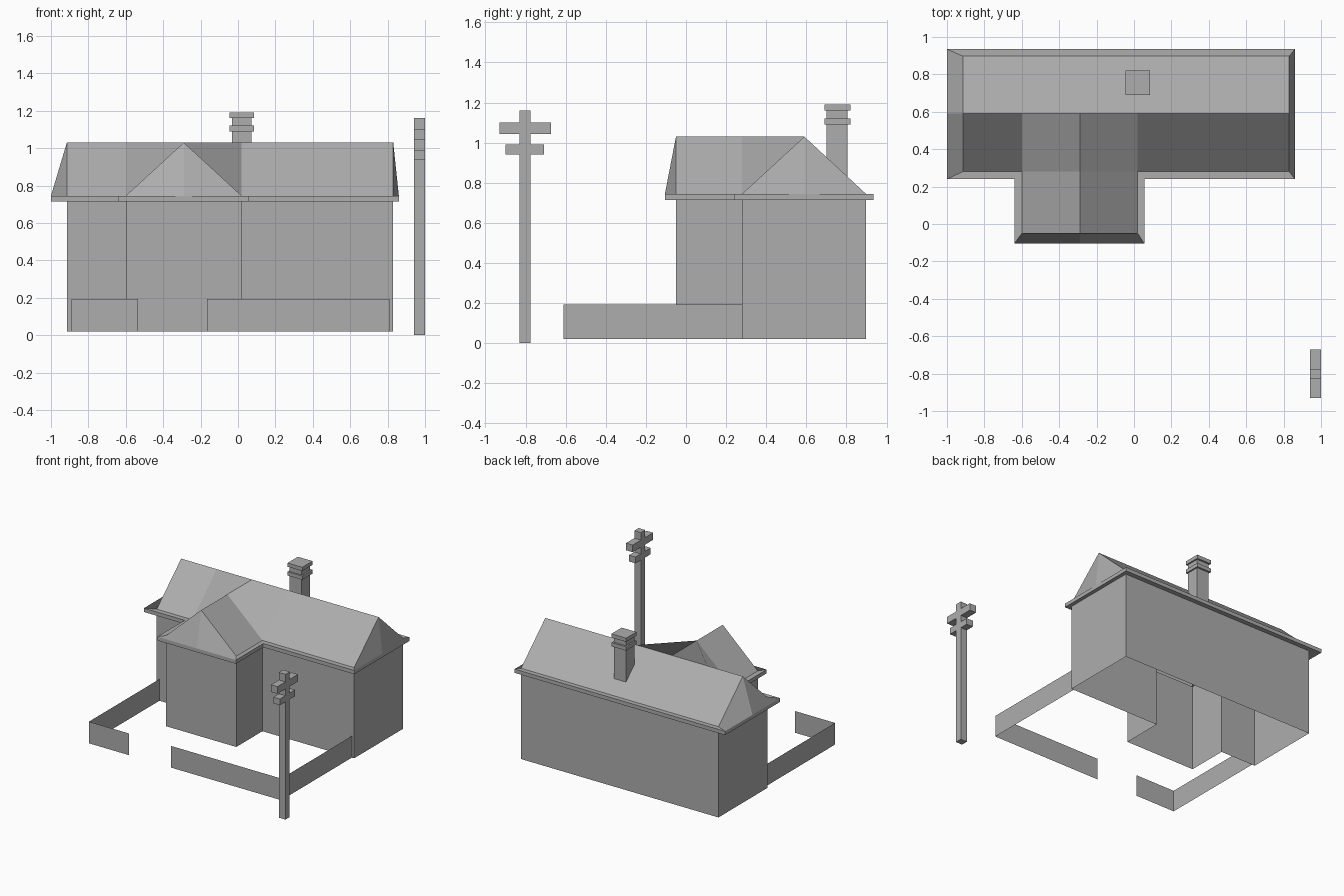
import bpy
import bmesh

cube = bpy.data.objects.get("Cube")
if cube:
    bpy.data.objects.remove(cube, do_unlink=True)

GREY = (0.42, 0.42, 0.42, 1.0)
grey = bpy.data.materials.new("plain grey")
grey.use_nodes = True
grey.diffuse_color = GREY
grey.node_tree.nodes["Principled BSDF"].inputs["Base Color"].default_value = GREY


def finish(name, bm, fix_normals=True):
    """Turn a bmesh into a named flat-shaded object."""
    if fix_normals:
        bmesh.ops.recalc_face_normals(bm, faces=bm.faces)
    mesh = bpy.data.meshes.new(name)
    bm.to_mesh(mesh)
    bm.free()
    mesh.materials.append(grey)
    obj = bpy.data.objects.new(name, mesh)
    bpy.context.collection.objects.link(obj)
    return obj


def box(name, x, y, z):
    """Box from its (low, high) range on each axis."""
    bm = bmesh.new()
    bmesh.ops.create_cube(bm, size=1)
    for v in bm.verts:
        for axis, (low, high) in enumerate((x, y, z)):
            v.co[axis] = high if v.co[axis] > 0 else low
    return finish(name, bm)


# Heights and plan lines of the house
BASE, SOFFIT, EAVE, RIDGE = 0.02, 0.715, 0.745, 1.03
WEST, EAST, FRONT, BACK = -0.915, 0.83, 0.28, 0.897
WING_W, WING_E, WING_F = -0.6, 0.02, -0.05
RIDGE_Y, RIDGE_X = 0.59, -0.29

wall_plan = [(WEST, FRONT), (WING_W, FRONT), (WING_W, WING_F), (RIDGE_X, WING_F),
             (WING_E, WING_F), (WING_E, FRONT), (EAST, FRONT), (EAST, RIDGE_Y),
             (EAST, BACK), (WEST, BACK), (WEST, RIDGE_Y)]
eave_plan = [(-1, 0.24), (-0.64, 0.24), (-0.64, -0.105), (RIDGE_X, -0.105),
             (0.055, -0.105), (0.055, 0.24), (0.86, 0.24), (0.86, RIDGE_Y),
             (0.86, 0.935), (-1, 0.935), (-1, RIDGE_Y)]

# House shell: open-bottomed walls, eaves and roof in one skin
bm = bmesh.new()


def ring(plan, z):
    return [bm.verts.new((x, y, z)) for x, y in plan]


def bridge(lower, upper):
    for i in range(len(lower)):
        j = (i + 1) % len(lower)
        bm.faces.new((lower[i], lower[j], upper[j], upper[i]))


foot, top = ring(wall_plan, BASE), ring(wall_plan, SOFFIT)
under, rim = ring(eave_plan, SOFFIT), ring(eave_plan, EAVE)
bridge(foot, top)
bridge(top, under)
bridge(under, rim)

# Roof feet above the walls, and the ridge points
feet = {i: bm.verts.new((*wall_plan[i], EAVE)) for i in (0, 1, 2, 4, 5, 6, 8, 9)}
west, west_join, mid, east_join, east = ring(
    [(x, RIDGE_Y) for x in (WEST, WING_W, RIDGE_X, WING_E, EAST)], RIDGE)
wing_join, wing_end = ring([(RIDGE_X, FRONT), (RIDGE_X, WING_F)], RIDGE)

# Flat eave ledges beside the slopes
for a, b in ((0, 1), (1, 2), (4, 5), (5, 6), (8, 9)):
    bm.faces.new((rim[a], rim[b], feet[b], feet[a]))

# Flared gable ends
for a, m, b, apex in ((2, 3, 4, wing_end), (6, 7, 8, east), (9, 10, 0, west)):
    if apex is west:
        bm.faces.new((rim[a], rim[m], apex, feet[a]))
    else:
        bm.faces.new((feet[a], rim[a], rim[m], apex))
    bm.faces.new((feet[b], apex, rim[m], rim[b]))

# Main roof slopes
bm.faces.new((feet[9], feet[8], east, east_join, mid, west_join, west))
bm.faces.new((feet[0], feet[1], west_join, west))
bm.faces.new((feet[5], feet[6], east, east_join))

# Wing slopes and the folded panels that join them to the main ridge
for inner, outer, join in ((1, 2, west_join), (5, 4, east_join)):
    bm.faces.new((feet[inner], feet[outer], wing_end, wing_join))
    bm.faces.new((wing_join, mid, join, feet[inner]))
finish("house", bm)

# Chimney with two bands
box("chimney_shaft", (-0.033, 0.073), (0.7, 0.805), (0.76, 1.17))
for name, z in (("chimney_band", (1.09, 1.12)), ("chimney_cap", (1.16, 1.19))):
    box(name, (-0.045, 0.085), (0.69, 0.82), z)

# Garden fence: thin panels with a gap for the path
for name, path in (
        ("fence_west", [(-0.89, FRONT), (-0.89, -0.61), (-0.535, -0.61)]),
        ("fence_east", [(-0.165, -0.61), (0.81, -0.61), (0.81, FRONT)])):
    bm = bmesh.new()
    low, high = ring(path, BASE), ring(path, 0.193)
    for i in range(len(path) - 1):
        bm.faces.new((low[i], low[i + 1], high[i + 1], high[i]))
    finish(name, bm, fix_normals=False)

# Utility pole with two crossarms
POLE_X = (0.942, 1.0)
box("pole", POLE_X, (-0.83, -0.775), (0, 1.16))
box("upper_crossarm", POLE_X, (-0.93, -0.672), (1.043, 1.1))
box("lower_crossarm", POLE_X, (-0.9, -0.708), (0.94, 0.99))
